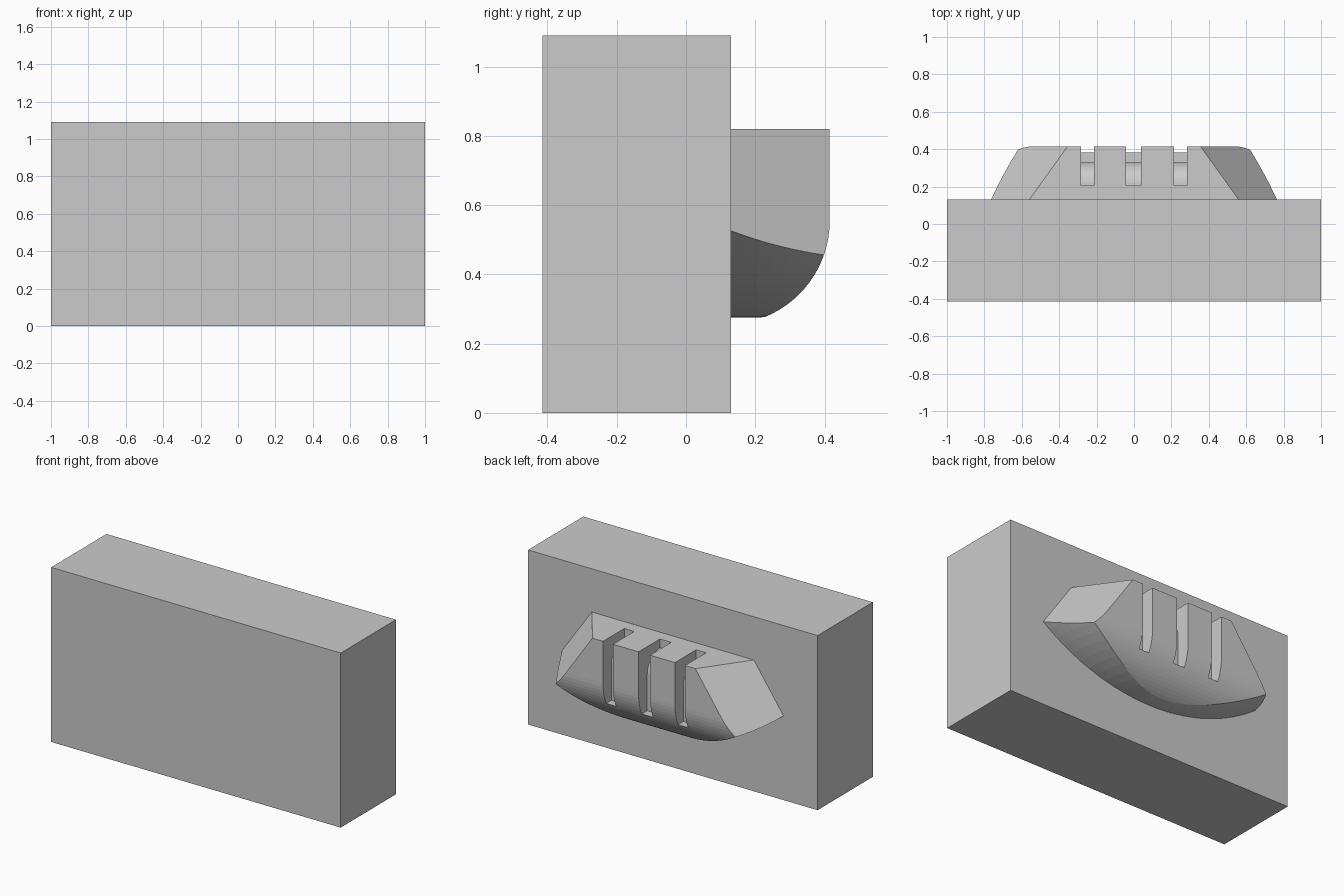
import bpy, bmesh
from math import sin, cos, radians
from mathutils import Vector

if "Cube" in bpy.data.objects:
    bpy.data.objects.remove(bpy.data.objects["Cube"])


def make_object(name, bm):
    bmesh.ops.recalc_face_normals(bm, faces=bm.faces)
    mesh = bpy.data.meshes.new(name)
    bm.to_mesh(mesh)
    bm.free()
    ob = bpy.data.objects.new(name, mesh)
    bpy.context.collection.objects.link(ob)
    return ob


def prism(profile, x0, x1):
    """Extrude a (y, z) profile along x."""
    bm = bmesh.new()
    face = bm.faces.new([bm.verts.new((x0, y, z)) for y, z in profile])
    ext = bmesh.ops.extrude_face_region(bm, geom=[face])
    verts = [v for v in ext["geom"] if isinstance(v, bmesh.types.BMVert)]
    bmesh.ops.translate(bm, verts=verts, vec=(x1 - x0, 0, 0))
    bmesh.ops.recalc_face_normals(bm, faces=bm.faces)
    return bm


def arc(cy, cz, r, a0, a1, n):
    return [(cy + r * cos(radians(a0 + (a1 - a0) * i / n)),
             cz + r * sin(radians(a0 + (a1 - a0) * i / n))) for i in range(n + 1)]


def boolean(ob, cutter, operation):
    mod = ob.modifiers.new(cutter.name, "BOOLEAN")
    mod.object = cutter
    mod.operation = operation
    mod.solver = "EXACT"
    cutter.hide_render = True
    cutter.hide_set(True)


# Main block
make_object("block", prism([(-.415, 0), (.13, 0), (.13, 1.09), (-.415, 1.09)], -1, 1))

# Projecting grip: rounded-under profile with sloping ends
profile = [(.10, .82), (.415, .82)] + arc(.115, .555, .30, 0, -90, 20) + [(.10, .255)]
bm = prism(profile, -1, 1)
for s in (1, -1):
    bmesh.ops.bisect_plane(bm, geom=bm.verts[:] + bm.edges[:] + bm.faces[:],
                           plane_co=Vector((s * .56, .13, .82)),
                           plane_no=Vector((s, .719, .695)), clear_outer=True)
    bmesh.ops.holes_fill(bm, edges=[e for e in bm.edges if e.is_boundary], sides=0)
grip = make_object("grip", bm)

# Bowed underside, shaped by a large sphere
bm = bmesh.new()
bmesh.ops.create_uvsphere(bm, u_segments=96, v_segments=64, radius=1.295)
bmesh.ops.translate(bm, verts=bm.verts, vec=(0, .17, 1.57))
boolean(grip, make_object("hull_cutter", bm), "INTERSECT")

# Three vertical slots with a rounded inner shoulder
slot = [(.5, .42), (.33, .42)] + arc(.205, .64, .125, 0, 90, 12) + [(.205, .9), (.5, .9)]
for i, (x0, x1) in enumerate([(-.283, -.214), (-.042, .037), (.214, .283)]):
    boolean(grip, make_object(f"slot_cutter_{i}", prism(slot, x0, x1)), "DIFFERENCE")

# Bake the cuts and remove the cutters
dg = bpy.context.evaluated_depsgraph_get()
baked = bpy.data.meshes.new_from_object(grip.evaluated_get(dg))
grip.modifiers.clear()
grip.data = baked
for ob in list(bpy.data.objects):
    if "cutter" in ob.name:
        bpy.data.objects.remove(ob)
